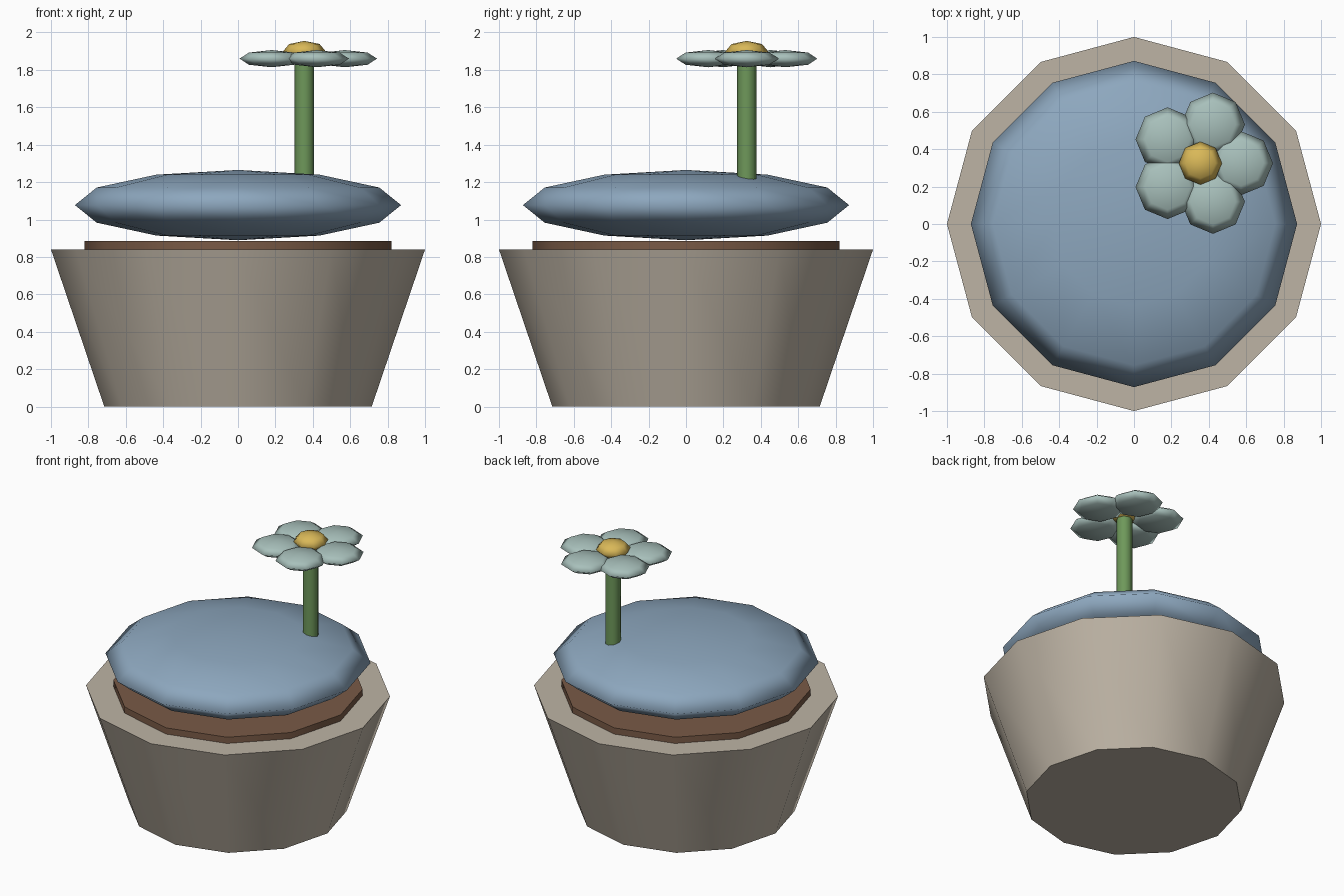
import bpy, math

default = bpy.data.objects.get("Cube")
if default:
    bpy.data.objects.remove(default, do_unlink=True)


def srgb(*rgb):
    """Convert 0-255 colour to linear values."""
    return tuple(((c / 255 + 0.055) / 1.055) ** 2.4 for c in rgb) + (1.0,)


def material(name, colour):
    m = bpy.data.materials.new(name)
    m.use_nodes = True
    m.diffuse_color = colour
    m.node_tree.nodes["Principled BSDF"].inputs["Base Color"].default_value = colour
    return m


def finish(name, mat, angle):
    ob = bpy.context.object
    ob.name = ob.data.name = name
    ob.data.materials.append(mat)
    bpy.ops.object.shade_smooth_by_angle(angle=math.radians(angle))
    return ob


def tapered(name, mat, sides, r_low, r_high, z_low, z_high, x=0, y=0, angle=35):
    bpy.ops.mesh.primitive_cone_add(vertices=sides, radius1=r_low, radius2=r_high,
                                    depth=z_high - z_low, location=(x, y, (z_low + z_high) / 2))
    return finish(name, mat, angle)


def flat_ball(name, mat, sides, rings, radius, half_height, x, y, z):
    bpy.ops.mesh.primitive_uv_sphere_add(segments=sides, ring_count=rings, radius=1,
                                         location=(x, y, z))
    bpy.context.object.scale = (radius, radius, half_height)
    bpy.ops.object.transform_apply(location=False, rotation=False, scale=True)
    return finish(name, mat, 180)


stone = material("stone", srgb(190, 180, 165))
earth = material("earth", srgb(121, 90, 70))
blue = material("dusty blue", srgb(141, 167, 190))
green = material("stem green", srgb(110, 152, 90))
pale = material("pale teal", srgb(168, 192, 187))
yellow = material("yellow", srgb(217, 184, 88))

# Pot, soil and domed plant body
tapered("pot", stone, 12, 0.715, 1.0, 0, 0.84)
tapered("soil", earth, 12, 0.82, 0.82, 0.80, 0.885)
flat_ball("plant_body", blue, 12, 6, 0.872, 0.188, 0, 0, 1.077)

# Flower
fx, fy = 0.355, 0.325
tapered("stem", green, 8, 0.052, 0.052, 1.15, 1.86, fx, fy, angle=50)
for i in range(5):
    a = math.tau * i / 5
    flat_ball(f"petal_{i + 1}", pale, 8, 4, 0.171, 0.046,
              fx + 0.217 * math.cos(a), fy + 0.217 * math.sin(a), 1.86)
flat_ball("flower_centre", yellow, 8, 4, 0.115, 0.057, fx, fy, 1.898)
